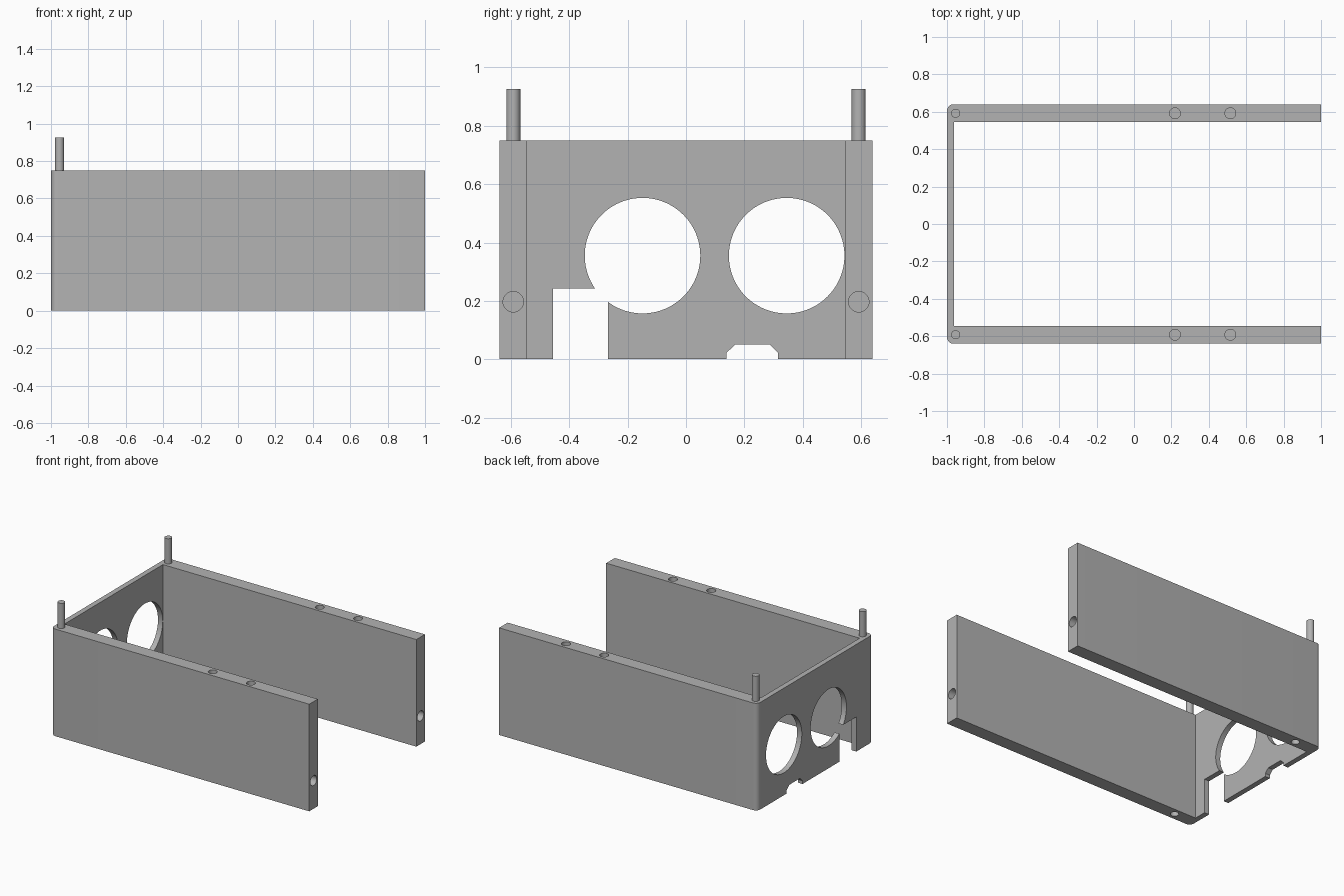
import bpy, bmesh
from math import pi, sin, cos, radians
from mathutils import Vector, Matrix

cube = bpy.data.objects.get("Cube")
if cube:
    bpy.data.objects.remove(cube, do_unlink=True)

HEIGHT = 0.75      # wall height
OUTER, INNER = 0.64, 0.545   # side wall faces in y
PLATE = -0.963     # inner face of the end plate
MID = 0.592        # centre line of the side walls

grey = bpy.data.materials.new("plain grey")
grey.use_nodes = True
grey.diffuse_color = (0.45, 0.45, 0.45, 1)
grey.node_tree.nodes["Principled BSDF"].inputs["Base Color"].default_value = (0.45, 0.45, 0.45, 1)


def make_object(name, bm):
    bmesh.ops.recalc_face_normals(bm, faces=bm.faces)
    mesh = bpy.data.meshes.new(name)
    bm.to_mesh(mesh)
    bm.free()
    mesh.materials.append(grey)
    obj = bpy.data.objects.new(name, mesh)
    bpy.context.collection.objects.link(obj)
    return obj


def prism(name, points, offset):
    """Extrude a closed outline of 3D points along an offset."""
    bm = bmesh.new()
    face = bm.faces.new([bm.verts.new(p) for p in points])
    result = bmesh.ops.extrude_face_region(bm, geom=[face])
    moved = [v for v in result["geom"] if isinstance(v, bmesh.types.BMVert)]
    bmesh.ops.translate(bm, verts=moved, vec=Vector(offset))
    return make_object(name, bm)


def cylinder(name, start, end, radius, sides=32):
    a, b = Vector(start), Vector(end)
    turn = (b - a).to_track_quat("Z", "Y").to_matrix().to_4x4()
    bm = bmesh.new()
    bmesh.ops.create_cone(bm, cap_ends=True, segments=sides, radius1=radius, radius2=radius,
                          depth=(b - a).length, matrix=Matrix.Translation((a + b) / 2) @ turn)
    return make_object(name, bm)


def smooth(obj):
    bpy.ops.object.select_all(action="DESELECT")
    obj.select_set(True)
    bpy.context.view_layer.objects.active = obj
    bpy.ops.object.shade_smooth_by_angle(angle=radians(30))


# U-shaped enclosure with rounded outer corners
R = 0.035
corner = [(-1 + R - R * sin(t), OUTER - R + R * cos(t)) for t in [i * pi / 16 for i in range(9)]]
half = [(PLATE, INNER), (1, INNER), (1, OUTER)] + corner
outline = half + [(x, -y) for x, y in reversed(half)]
body = prism("enclosure_walls", [(x, y, 0) for x, y in outline], (0, 0, HEIGHT))

# Openings in the end plate
cutters = [cylinder("round_window_cutter", (-1.1, y, 0.355), (-0.9, y, 0.355), 0.198, 96)
           for y in (-0.149, 0.345)]
slot = [(-0.456, -0.1), (-0.268, -0.1), (-0.268, 0.242), (-0.456, 0.242)]
notch = [(0.139, -0.1), (0.316, -0.1), (0.316, 0.022), (0.287, 0.05), (0.168, 0.05), (0.139, 0.022)]
for name, shape in (("slot_cutter", slot), ("notch_cutter", notch)):
    cutters.append(prism(name, [(-1.1, y, z) for y, z in shape], (0.2, 0, 0)))

# Screw holes in the top, end and bottom of each side wall
for y in (-MID, MID):
    for x in (0.219, 0.515):
        cutters.append(cylinder("top_hole_cutter", (x, y, HEIGHT - 0.2), (x, y, HEIGHT + 0.1), 0.029))
    cutters.append(cylinder("end_hole_cutter", (0.75, y, 0.197), (1.1, y, 0.197), 0.035))
    cutters.append(cylinder("bottom_hole_cutter", (-0.83, y, -0.1), (-0.83, y, 0.2), 0.027))

bpy.context.view_layer.objects.active = body
for cutter in cutters:
    cutter.hide_render = True
    mod = body.modifiers.new("cut", "BOOLEAN")
    mod.operation, mod.solver, mod.object = "DIFFERENCE", "EXACT", cutter
    bpy.ops.object.modifier_apply(modifier=mod.name)
    bpy.data.objects.remove(cutter, do_unlink=True)
smooth(body)

# Locating pins on the closed corners
for name, y in (("front_pin", -MID), ("back_pin", MID)):
    smooth(cylinder(name, (-0.954, y, HEIGHT - 0.02), (-0.954, y, 0.926), 0.024))
